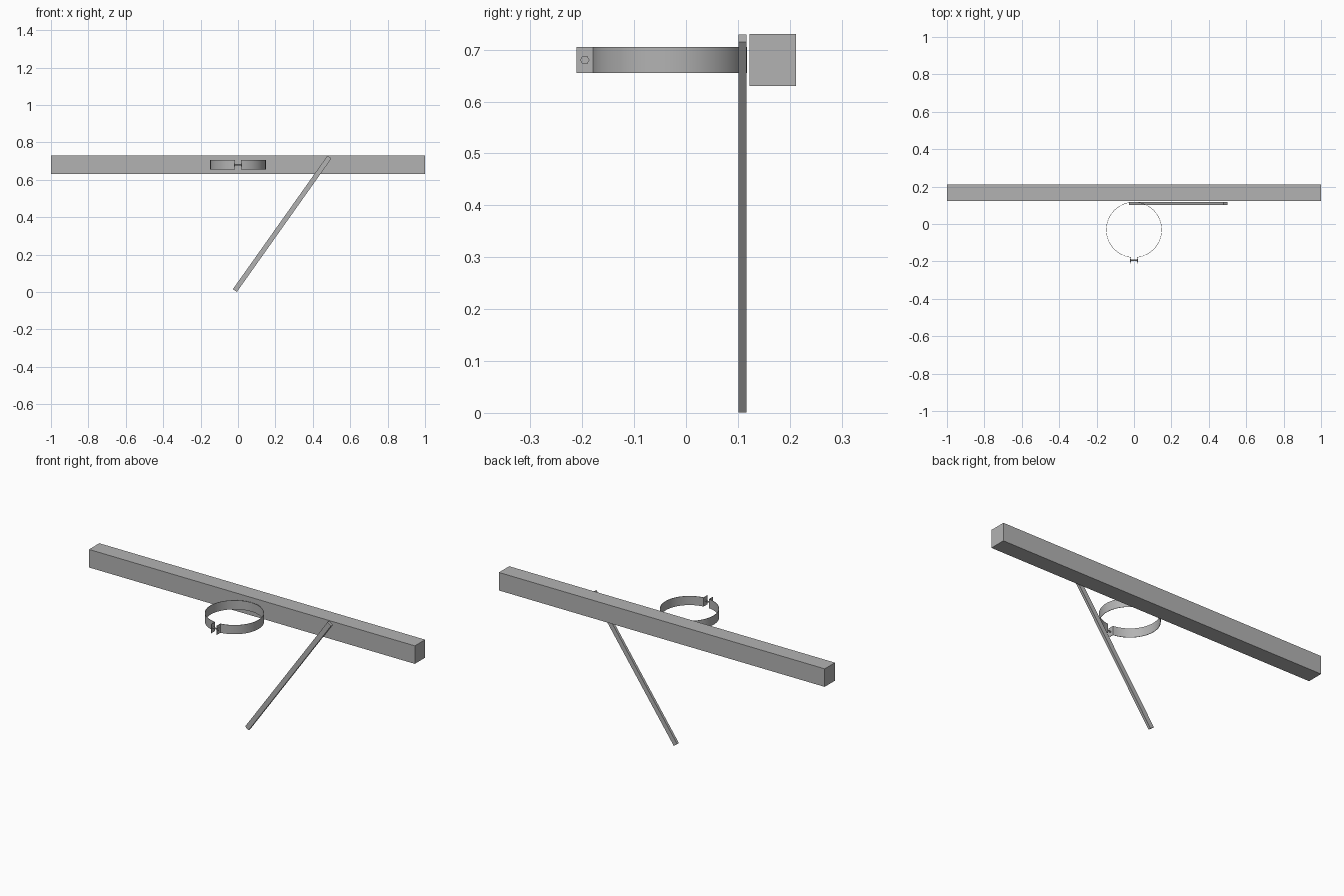
import bpy, bmesh, math
from mathutils import Matrix, Vector

cube = bpy.data.objects.get("Cube")
if cube:
    bpy.data.objects.remove(cube, do_unlink=True)

steel = bpy.data.materials.new("grey steel")
steel.use_nodes = True
GREY = (0.45, 0.45, 0.45, 1)
steel.diffuse_color = GREY
steel.node_tree.nodes["Principled BSDF"].inputs["Base Color"].default_value = GREY


def finish(bm, name):
    bmesh.ops.recalc_face_normals(bm, faces=bm.faces)
    mesh = bpy.data.meshes.new(name)
    bm.to_mesh(mesh)
    bm.free()
    mesh.materials.append(steel)
    ob = bpy.data.objects.new(name, mesh)
    bpy.context.collection.objects.link(ob)
    return ob


def box(name, center, size, turn=0):
    bm = bmesh.new()
    bmesh.ops.create_cube(bm, size=1, matrix=Matrix.Translation(center)
                          @ Matrix.Rotation(turn, 4, 'Y') @ Matrix.Diagonal((*size, 1)))
    return finish(bm, name)


def rod(name, center, radius, length, sides):
    # Prism lying along x, with a corner pointing up
    bm = bmesh.new()
    bmesh.ops.create_cone(bm, cap_ends=True, segments=sides, radius1=radius, radius2=radius,
                          depth=length, matrix=Matrix.Translation(center)
                          @ Matrix.Rotation(math.pi / 2, 4, 'Y')
                          @ Matrix.Rotation(0 if sides % 4 else math.pi / sides, 4, 'Z'))
    return finish(bm, name)


# Horizontal beam
box("beam", (0, 0.167, 0.68), (2, 0.09, 0.1))

# Diagonal brace between two points in the xz plane
low, high = Vector((-0.017, 0.109, 0.008)), Vector((0.489, 0.109, 0.722))
span = high - low
box("brace", (low + high) / 2, (0.026, 0.015, span.length), math.atan2(span.x, span.z))

# Open band with two outward tabs, swept as one thin strip
CY, R, THICK, Z0, Z1 = -0.031, 0.149, 0.002, 0.655, 0.705
GAP, TAB_END, STEPS = 0.016, -0.211, 48
start = math.asin(GAP / R)


def outline(r, gap):
    points = [(gap, TAB_END)]
    for i in range(STEPS + 1):
        a = start + (2 * math.pi - 2 * start) * i / STEPS
        x = r * math.sin(a)
        if i in (0, STEPS):
            x = math.copysign(gap, x)
        points.append((x, CY - r * math.cos(a)))
    return points + [(-gap, TAB_END)]


bm = bmesh.new()
rows = []
for (ox, oy), (ix, iy) in zip(outline(R, GAP + THICK), outline(R - THICK, GAP)):
    rows.append([bm.verts.new(p) for p in
                 ((ox, oy, Z0), (ox, oy, Z1), (ix, iy, Z1), (ix, iy, Z0))])
for a, b in zip(rows, rows[1:]):
    for k in range(4):
        n = (k + 1) % 4
        bm.faces.new((a[k], a[n], b[n], b[k]))
bm.faces.new(rows[0])
bm.faces.new(rows[-1])
band = finish(bm, "clamp_band")

# Bolt through the tabs with a hexagon at each end
BOLT_Y, BOLT_Z = -0.195, 0.68
shaft = rod("bolt_shaft", (0, BOLT_Y, BOLT_Z), 0.004, 0.04, 16)
for side, name in ((1, "bolt_head"), (-1, "bolt_nut")):
    rod(name, (side * 0.0195, BOLT_Y, BOLT_Z), 0.009, 0.004, 6)

# Smooth the round parts
bpy.ops.object.select_all(action='DESELECT')
for ob in (band, shaft):
    ob.select_set(True)
bpy.context.view_layer.objects.active = band
bpy.ops.object.shade_smooth_by_angle(angle=math.radians(30))
